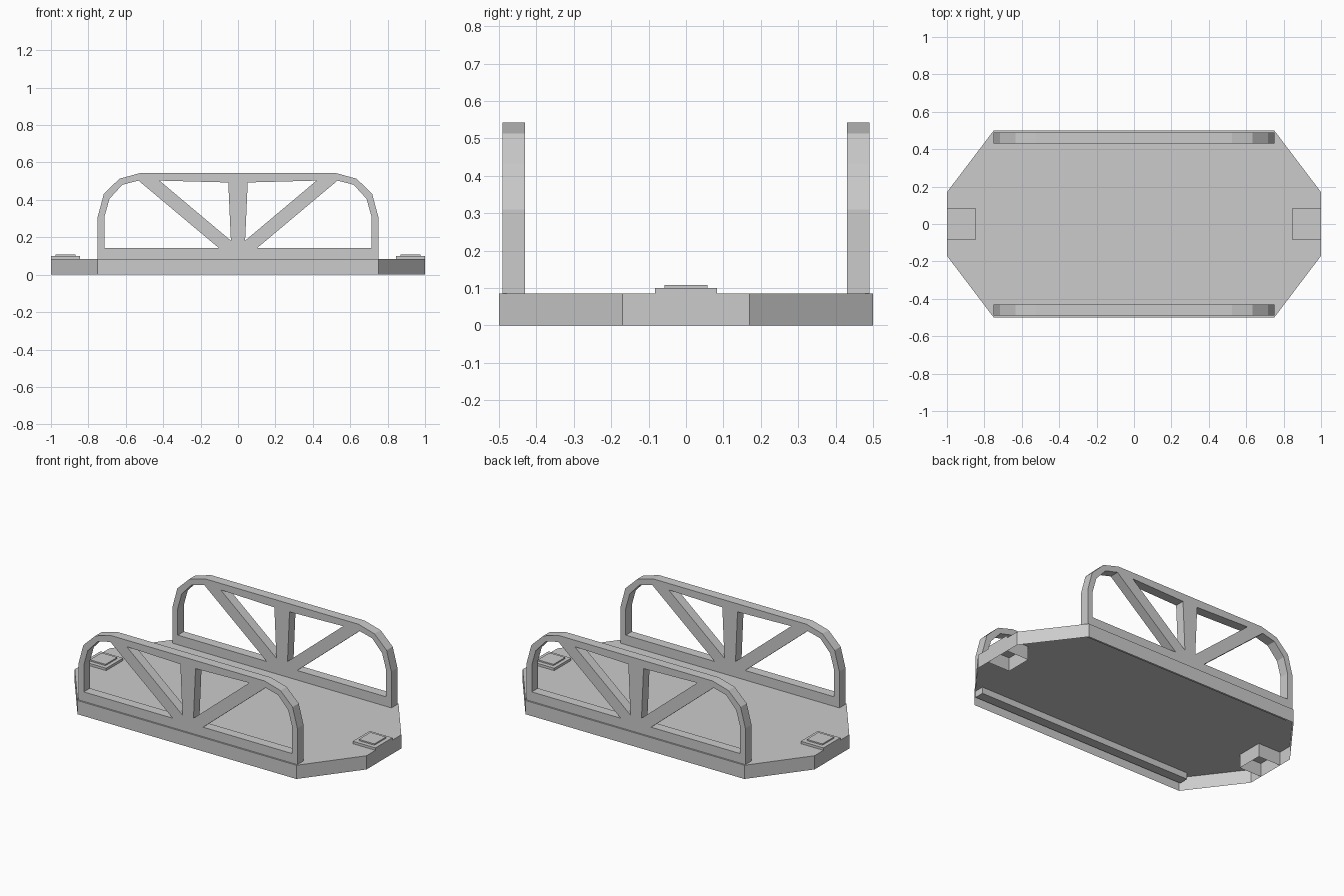
import bpy
import bmesh
from mathutils import Matrix

if "Cube" in bpy.data.objects:
    bpy.data.objects.remove(bpy.data.objects["Cube"], do_unlink=True)

GREY = (0.6, 0.6, 0.6, 1)
grey = bpy.data.materials.new("light_grey")
grey.use_nodes = True
grey.diffuse_color = GREY
grey.node_tree.nodes["Principled BSDF"].inputs["Base Color"].default_value = GREY


def add_object(name, mesh):
    obj = bpy.data.objects.new(name, mesh)
    bpy.context.scene.collection.objects.link(obj)
    mesh.materials.clear()
    mesh.materials.append(grey)
    return obj


def open_shell(name, outline, bottom, top):
    """Flat lid with a thin skirt around it, open underneath."""
    bm = bmesh.new()
    low = [bm.verts.new((x, y, bottom)) for x, y in outline]
    high = [bm.verts.new((x, y, top)) for x, y in outline]
    bm.faces.new(high)
    for i in range(len(outline)):
        j = (i + 1) % len(outline)
        bm.faces.new((low[i], low[j], high[j], high[i]))
    mesh = bpy.data.meshes.new(name)
    bm.to_mesh(mesh)
    bm.free()
    return add_object(name, mesh)


def rectangle(x0, x1, y):
    return [(x0, -y), (x1, -y), (x1, y), (x0, y)]


def mirror(points):
    return [(-x, z) for x, z in reversed(points)]


# Eight-sided deck with skirt
right_edge = [(0.75, -0.5), (1, -0.17), (1, 0.17), (0.75, 0.5)]
open_shell("deck", right_edge + [(-x, -y) for x, y in right_edge], 0, 0.085)

# Stepped coupling pads at both ends
for side, sign in (("left", 1), ("right", -1)):
    for part, x0, x1, y, bottom, top in (
            ("coupling_pad", 0.845, 1, 0.083, 0, 0.1),
            ("coupling_cap", 0.868, 0.975, 0.057, 0.1, 0.108)):
        a, b = sorted((sign * x0, sign * x1))
        open_shell(f"{side}_{part}", rectangle(a, b, y), bottom, top)

# Truss side rails: rounded outline with braced openings
half_outline = [(-0.75, 0.045), (-0.75, 0.31), (-0.717, 0.433),
                (-0.634, 0.513), (-0.525, 0.543)]
arch_opening = [(-0.714, 0.144), (-0.714, 0.31), (-0.687, 0.406),
                (-0.618, 0.481), (-0.532, 0.503), (-0.104, 0.144)]
brace_opening = [(-0.42, 0.503), (-0.052, 0.493), (-0.038, 0.182)]
loops = [half_outline + mirror(half_outline)]
for opening in (arch_opening, brace_opening):
    loops += [opening, mirror(opening)]

curve = bpy.data.curves.new("rail_profile", "CURVE")
curve.dimensions = "2D"
curve.fill_mode = "BOTH"
curve.extrude = 0.03
for loop in loops:
    spline = curve.splines.new("POLY")
    spline.points.add(len(loop) - 1)
    for point, (x, z) in zip(spline.points, loop):
        point.co = (x, z, 0, 1)
    spline.use_cyclic_u = True
profile = bpy.data.objects.new("rail_profile", curve)
bpy.context.scene.collection.objects.link(profile)
rail_mesh = bpy.data.meshes.new_from_object(
    profile.evaluated_get(bpy.context.evaluated_depsgraph_get()))
bpy.data.objects.remove(profile)
rail_mesh.transform(Matrix(((1, 0, 0, 0), (0, 0, -1, 0), (0, 1, 0, 0), (0, 0, 0, 1))))
rail_mesh.shade_flat()

for name, y in (("front_rail", -0.46), ("back_rail", 0.46)):
    add_object(name, rail_mesh.copy()).location.y = y
